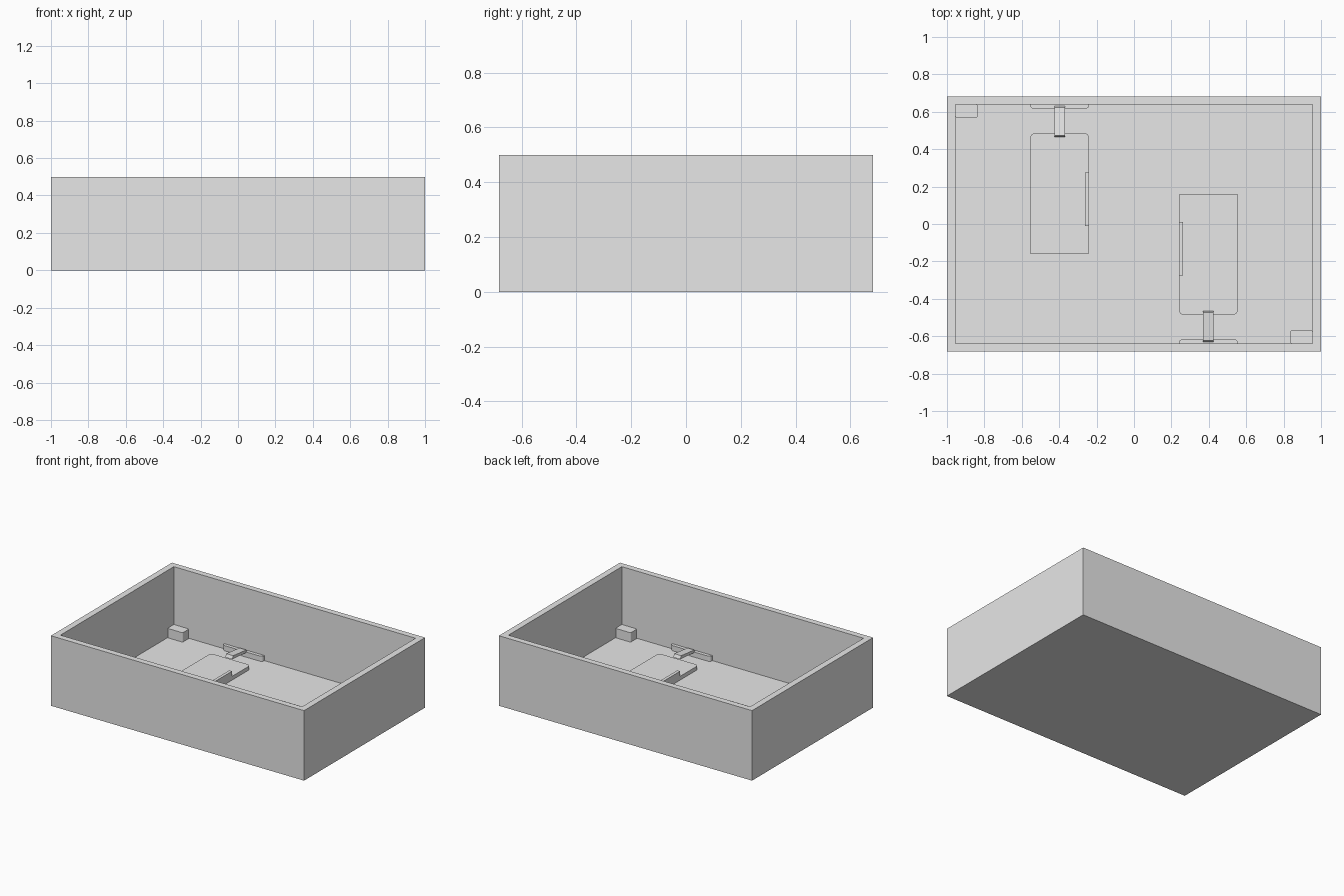
import bpy, bmesh, math
from mathutils import Matrix

if "Cube" in bpy.data.objects:
    bpy.data.objects.remove(bpy.data.objects["Cube"])

grey = bpy.data.materials.new("light_grey")
grey.diffuse_color = (0.8, 0.8, 0.8, 1)
grey.use_nodes = True
grey.node_tree.nodes["Principled BSDF"].inputs["Base Color"].default_value = grey.diffuse_color

FLOOR = 0.02          # top of the box floor
W, D, H = 1.0, 0.683, 0.5   # outer half width, half depth, height
IW, ID = 0.955, 0.64        # inner half width, half depth


def finish(bm, name, turn=False):
    """Turn a bmesh into an object, optionally spun half a turn about z."""
    if turn:
        bmesh.ops.rotate(bm, verts=bm.verts, cent=(0, 0, 0),
                         matrix=Matrix.Rotation(math.pi, 3, 'Z'))
    bmesh.ops.recalc_face_normals(bm, faces=bm.faces)
    mesh = bpy.data.meshes.new(name)
    bm.to_mesh(mesh)
    bm.free()
    mesh.materials.append(grey)
    ob = bpy.data.objects.new(name, mesh)
    bpy.context.collection.objects.link(ob)
    return ob


def block(name, x, y, z, turn=False, radius=0, rounded=lambda p: True):
    """Box from ranges; upright edges chosen by a rule are rounded."""
    bm = bmesh.new()
    bmesh.ops.create_cube(bm, size=1)
    for v in bm.verts:
        v.co = [r[0] if c < 0 else r[1] for c, r in zip(v.co, (x, y, z))]
    if radius:
        edges = [e for e in bm.edges
                 if abs(e.verts[0].co.z - e.verts[1].co.z) > 1e-4
                 and rounded(e.verts[0].co)]
        bmesh.ops.bevel(bm, geom=edges, offset=radius, segments=4,
                        profile=0.5, affect='EDGES')
    return finish(bm, name, turn)


def strip(name, x, profile, turn=False):
    """Extrude a (y, z) profile along x."""
    bm = bmesh.new()
    face = bm.faces.new([bm.verts.new((x[0], y, z)) for y, z in profile])
    out = bmesh.ops.extrude_face_region(bm, geom=[face])
    moved = [g for g in out["geom"] if isinstance(g, bmesh.types.BMVert)]
    bmesh.ops.translate(bm, verts=moved, vec=(x[1] - x[0], 0, 0))
    return finish(bm, name, turn)


# Open-topped tray: inset the top of a box and push it down to the floor
bm = bmesh.new()
rings = []
for hx, hy, z in ((W, D, 0), (W, D, H), (IW, ID, H), (IW, ID, FLOOR)):
    rings.append([bm.verts.new((sx * hx, sy * hy, z))
                  for sx, sy in ((-1, -1), (1, -1), (1, 1), (-1, 1))])
for a, b in zip(rings, rings[1:]):
    for i in range(4):
        j = (i + 1) % 4
        bm.faces.new((a[i], a[j], b[j], b[i]))
bm.faces.new(rings[0][::-1])
bm.faces.new(rings[-1])
finish(bm, "tray")

# Fittings on the floor, repeated half a turn around the centre
for side, turn in (("left", False), ("right", True)):
    block(side + "_corner_block", (-IW, -0.835), (0.568, ID), (FLOOR, 0.087),
          turn, 0.01, lambda p: p.x > -0.9 or p.y < 0.6)
    block(side + "_pad", (-0.555, -0.24), (-0.157, 0.485), (FLOOR, 0.047),
          turn, 0.025, lambda p: p.y > 0.4)
    block(side + "_pad_rail", (-0.262, -0.24), (-0.01, 0.275), (0.047, 0.084), turn)
    block(side + "_wall_plate", (-0.555, -0.24), (0.616, ID), (FLOOR, 0.057),
          turn, 0.02, lambda p: p.y < 0.63)
    # Sloping bridge between pad and wall plate
    strip(side + "_bridge", (-0.425, -0.37),
          [(0.464, 0.062), (0.474, 0.084), (0.624, 0.068),
           (0.634, 0.05), (0.616, 0.05)], turn)
